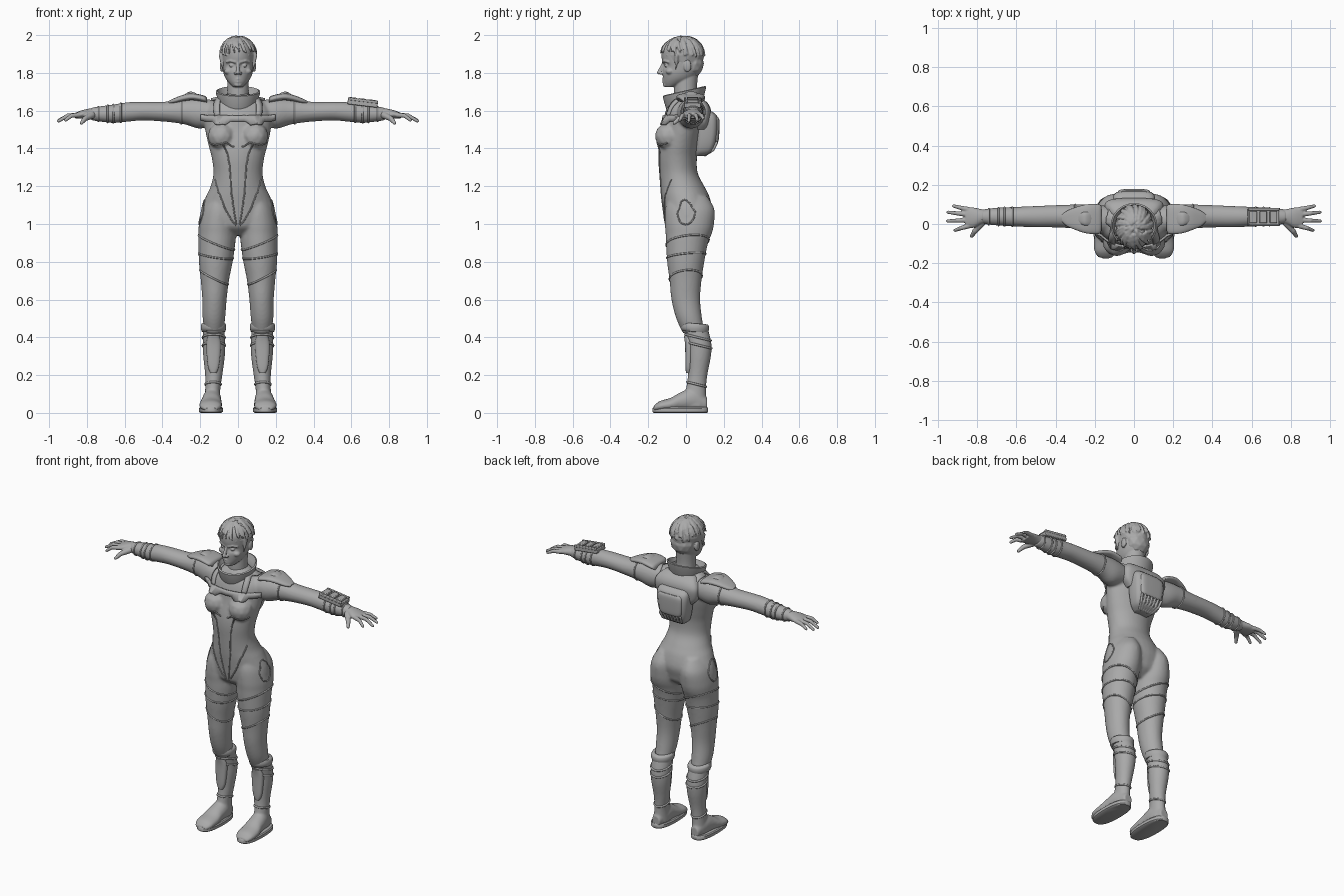
import bpy, bmesh, math, random
from mathutils import Vector, Matrix
from mathutils.bvhtree import BVHTree

cube = bpy.data.objects.get("Cube")
if cube:
    bpy.data.objects.remove(cube)
random.seed(4)

grey = bpy.data.materials.new("plain_grey")
grey.use_nodes = True
grey.diffuse_color = (0.4, 0.4, 0.4, 1)
grey.node_tree.nodes["Principled BSDF"].inputs["Base Color"].default_value = grey.diffuse_color
SIDES = (1, -1)


def link(name, data):
    ob = bpy.data.objects.new(name, data)
    bpy.context.collection.objects.link(ob)
    data.materials.append(grey)
    return ob


def finish(name, bm, mirror=False, angle=40):
    bmesh.ops.recalc_face_normals(bm, faces=bm.faces[:])
    me = bpy.data.meshes.new(name)
    bm.to_mesh(me)
    bm.free()
    ob = link(name, me)
    bpy.ops.object.select_all(action='DESELECT')
    ob.select_set(True)
    bpy.context.view_layer.objects.active = ob
    bpy.ops.object.shade_smooth_by_angle(angle=math.radians(angle))
    if mirror:
        ob.modifiers.new("mirror", 'MIRROR')
    return ob


def fuse(name, bm, voxel, rounds):
    """Melt overlapping volumes into one smooth skin."""
    ob = finish(name, bm)
    m = ob.modifiers.new("fuse", 'REMESH')
    m.mode, m.voxel_size, m.use_smooth_shade = 'VOXEL', voxel, True
    m = ob.modifiers.new("soften", 'SMOOTH')
    m.factor, m.iterations = 0.5, rounds
    return ob


def loft(bm, axis, rows, side=1, power=1.0, n=32, steps=5):
    """Rows are (position, a_min, a_max, b_min, b_max) along an axis."""
    P = [Vector(r) for r in rows]
    fine = []
    for i in range(len(P) - 1):
        p0, p1, p2, p3 = P[max(i - 1, 0)], P[i], P[i + 1], P[min(i + 2, len(P) - 1)]
        for k in range(steps):
            t = k / steps
            fine.append(p1 + (p2 - p0) * (t / 2) + (p0 * 2 - p1 * 5 + p2 * 4 - p3) * (t * t / 2)
                        + (p1 * 3 - p0 - p2 * 3 + p3) * (t ** 3 / 2))
    fine.append(P[-1])
    rings = []
    for t, a0, a1, b0, b1 in fine:
        ring = []
        for k in range(n):
            c, s = math.cos(math.tau * k / n), math.sin(math.tau * k / n)
            a = (a0 + a1) / 2 + (a1 - a0) / 2 * math.copysign(abs(c) ** power, c)
            b = (b0 + b1) / 2 + (b1 - b0) / 2 * math.copysign(abs(s) ** power, s)
            co = {'x': (t, a, b), 'y': (a, t, b), 'z': (a, b, t)}[axis]
            ring.append(bm.verts.new((co[0] * side, co[1], co[2])))
        rings.append(ring)
    for r, q in zip(rings, rings[1:]):
        for k in range(n):
            bm.faces.new((r[k], r[(k + 1) % n], q[(k + 1) % n], q[k]))
    bm.faces.new(rings[0])
    bm.faces.new(rings[-1])
    return [v for r in rings for v in r]


def sym(rows):
    return [(z, -w, w, f, b) for z, w, f, b in rows]


def blob(bm, c, r):
    bmesh.ops.create_icosphere(bm, subdivisions=2, radius=1,
                               matrix=Matrix.Translation(c) @ Matrix.Diagonal((*r, 1)))


def limb(bm, pts, r0, r1, steps=8):
    total = (len(pts) - 1) * steps
    for k in range(total + 1):
        i = min(k // steps, len(pts) - 2)
        p = Vector(pts[i]).lerp(Vector(pts[i + 1]), k / steps - i)
        blob(bm, p, [r0 + (r1 - r0) * k / total] * 3)


def revolve(name, profile, centre, sy=1.0, tilt=0.0, mirror=False, n=48):
    """Closed profile of (radius, z) turned round an upright axis."""
    bm = bmesh.new()
    rings = []
    for k in range(n):
        c, s = math.cos(math.tau * k / n), math.sin(math.tau * k / n)
        rings.append([bm.verts.new((centre[0] + r * c, centre[1] + r * s * sy, z + tilt * r * s))
                      for r, z in profile])
    m = len(profile)
    for k in range(n):
        for j in range(m):
            a, b = rings[k], rings[(k + 1) % n]
            bm.faces.new((a[j], b[j], b[(j + 1) % m], a[(j + 1) % m]))
    return finish(name, bm, mirror, 60)


# Body suit: torso, bust, legs and arms
body = bmesh.new()
loft(body, 'z', sym([(.94, .06, -.05, .06), (.98, .17, -.1, .11), (1.02, .2, -.113, .125),
     (1.08, .195, -.122, .138), (1.15, .168, -.132, .122), (1.2, .145, -.137, .097),
     (1.27, .13, -.142, .062), (1.35, .139, -.147, .058), (1.42, .157, -.142, .07),
     (1.5, .174, -.125, .086), (1.57, .18, -.115, .092), (1.62, .165, -.1, .087),
     (1.66, .11, -.08, .075), (1.69, .06, -.06, .06)]))
leg = [(1.15, .04, .15, -.09, .11), (1.08, .015, .19, -.11, .15), (1.0, .008, .207, -.112, .148),
       (.95, .01, .209, -.108, .137), (.9, .014, .209, -.106, .117), (.8, .028, .207, -.1, .097),
       (.7, .048, .197, -.087, .082), (.6, .06, .189, -.077, .075), (.5, .068, .187, -.052, .085),
       (.42, .08, .175, -.015, .1)]
arm = [(.1, -.05, .085, 1.53, 1.65), (.2, -.045, .1, 1.505, 1.665), (.28, -.027, .1, 1.527, 1.66),
       (.38, -.018, .097, 1.541, 1.648), (.5, -.017, .092, 1.548, 1.647),
       (.58, -.014, .088, 1.542, 1.645), (.66, -.01, .085, 1.535, 1.633),
       (.74, -.004, .079, 1.543, 1.622), (.78, .005, .07, 1.55, 1.615)]
for s in SIDES:
    loft(body, 'z', leg, s)
    loft(body, 'x', arm, s)
    blob(body, (s * .088, -.092, 1.465), (.074, .074, .075))
suit = fuse("body_suit", body, .008, 5)

# Hands
hands = bmesh.new()
for s in SIDES:
    loft(hands, 'x', [(.74, .005, .07, 1.552, 1.612), (.78, -.002, .076, 1.556, 1.612),
                      (.82, -.02, .084, 1.558, 1.604), (.86, -.018, .084, 1.557, 1.59)], s)
    for y0, x1, y1, z1 in ((-.01, .912, -.032, 1.55), (.02, .95, .015, 1.545),
                           (.048, .948, .06, 1.55), (.074, .92, .092, 1.558)):
        limb(hands, [(s * .845, y0, 1.577), (s * (x1 + .85) / 2, (y0 + y1) / 2, 1.574),
                     (s * x1, y1, z1)], .014, .009)
    limb(hands, [(s * .775, .005, 1.575), (s * .81, -.035, 1.558), (s * .828, -.062, 1.535)], .019, .01)
fuse("hands", hands, .004, 3)

# Head with neck, face and ears
head = bmesh.new()
skull = loft(head, 'z', sym([(1.725, .025, -.11, -.06), (1.745, .046, -.119, 0), (1.77, .065, -.122, .045),
     (1.8, .077, -.124, .07), (1.83, .082, -.123, .085), (1.86, .085, -.126, .09),
     (1.89, .086, -.13, .093), (1.92, .086, -.128, .09), (1.95, .075, -.113, .075),
     (1.98, .045, -.08, .04)]), n=64, steps=8)
for v in skull:
    if v.co.y < -.04:
        d = ((abs(v.co.x) - .034) / .022) ** 2 + ((v.co.z - 1.84) / .015) ** 2
        v.co.y += .017 * math.exp(-d)
loft(head, 'z', sym([(1.6, .075, -.07, .07), (1.66, .06, -.064, .064), (1.72, .057, -.063, .058),
                     (1.8, .058, -.06, .065)]))
limb(head, [(0, -.121, 1.848), (0, -.143, 1.802)], .008, .011)
limb(head, [(-.019, -.111, 1.763), (0, -.122, 1.767), (.019, -.111, 1.763)], .006, .006)
limb(head, [(-.015, -.112, 1.754), (0, -.12, 1.753), (.015, -.112, 1.754)], .007, .007)
blob(head, (0, -.109, 1.738), (.022, .014, .013))
for s in SIDES:
    blob(head, (s * .013, -.132, 1.798), (.009, .011, .008))
    blob(head, (s * .033, -.103, 1.839), (.015, .012, .009))
    limb(head, [(s * .014, -.12, 1.858), (s * .04, -.113, 1.864), (s * .06, -.095, 1.858)], .008, .006)
    blob(head, (s * .05, -.085, 1.808), (.024, .023, .018))
    blob(head, (s * .086, .008, 1.835), (.01, .021, .032))
fuse("head", head, .004, 3)

# Short swept hair
hair = bmesh.new()
blob(hair, (0, -.014, 1.895), (.097, .113, .098))
blob(hair, (0, .035, 1.85), (.078, .06, .075))
for k in range(34):
    az = math.tau * k / 34 + random.uniform(-.08, .08)
    front = max(0, -math.sin(az))
    start, end = random.uniform(.15, .8), random.uniform(1.35, 1.7) - .25 * front
    pts = []
    for j in range(5):
        pol, a = start + (end - start) * j / 4, az + .22 * j / 4
        lift = 1 + .09 * front * j / 4 + random.uniform(-.015, .02)
        pts.append((.097 * lift * math.sin(pol) * math.cos(a),
                    -.014 + .113 * lift * math.sin(pol) * math.sin(a), 1.893 + .098 * math.cos(pol)))
    limb(hair, pts, .009, .005, 5)
for s in SIDES:
    limb(hair, [(s * .09, -.05, 1.89), (s * .085, -.052, 1.85), (s * .08, -.055, 1.82)], .012, .004)
fuse("hair", hair, .0045, 1)

# Boots with soles, cuffs and shin plates
boots = bmesh.new()
for s in SIDES:
    loft(boots, 'z', [(.46, .072, .185, -.015, .112), (.37, .069, .187, .005, .134),
                      (.3, .07, .184, .009, .132), (.2, .083, .174, .01, .113),
                      (.12, .094, .174, -.002, .106), (.03, .09, .182, -.03, .11)], s)
    loft(boots, 'y', [(-.172, .11, .18, .01, .035), (-.14, .088, .202, .008, .062),
                      (-.08, .084, .204, .008, .08), (-.03, .088, .194, .008, .108),
                      (.04, .09, .184, .008, .13), (.112, .11, .165, .01, .08)], s)
boot_skin = fuse("boots", boots, .007, 4)
sole = bmesh.new()
loft(sole, 'z', [(0, .088, .198, -.17, .112), (.006, .08, .206, -.177, .117),
                 (.024, .08, .206, -.177, .117), (.03, .086, .2, -.172, .113)], power=.8, steps=1, n=48)
finish("soles", sole, True)
revolve("boot_cuffs", [(.045, .474), (.062, .473), (.067, .463), (.067, .445), (.062, .43), (.045, .427)],
        (.13, .047), 1.12, -.08, True)
shin = bmesh.new()
loft(shin, 'z', [(.21, .115, .145, .0, .03), (.25, .1, .16, -.003, .03), (.36, .09, .168, -.005, .04),
                 (.41, .1, .158, -.012, .04)], power=.8)
finish("shin_plates", shin, True)

# Flared neck collar
revolve("collar", [(.09, 1.61), (.103, 1.64), (.116, 1.69), (.118, 1.702), (.11, 1.706),
                   (.1, 1.68), (.075, 1.64)], (0, -.008), .97, .22)

# Shoulder pads with a smaller raised plate
for name, lift, grow in (("shoulder_pads", 0, 1), ("shoulder_pad_plates", .009, .5)):
    pad = bmesh.new()
    loft(pad, 'x', [(.255 + (x - .255) * grow, .028 + (a - .028) * grow, .028 + (b - .028) * grow, c + lift, d + lift)
                    for x, a, b, c, d in ((.165, -.03, .09, 1.64, 1.668), (.18, -.05, .1, 1.645, 1.68),
                                          (.24, -.048, .1, 1.655, 1.692), (.29, -.033, .088, 1.65, 1.684),
                                          (.34, -.012, .068, 1.64, 1.665), (.367, .012, .048, 1.638, 1.652))],
         power=.75)
    finish(name, pad, True)

# Backpack: yoke, pack, flap and ribs
pack = bmesh.new()
loft(pack, 'z', sym([(1.5, .11, .04, .115), (1.54, .142, .04, .125), (1.6, .15, .035, .132),
                     (1.64, .13, .03, .115), (1.665, .1, .03, .08)]), power=.6)
finish("backpack_yoke", pack)
pack = bmesh.new()
loft(pack, 'z', sym([(1.36, .05, .05, .1), (1.385, .08, .05, .14), (1.44, .098, .05, .163),
                     (1.52, .108, .05, .172), (1.57, .106, .05, .165), (1.595, .09, .05, .14)]), power=.55)
finish("backpack", pack)
pack = bmesh.new()
loft(pack, 'z', sym([(1.43, .06, .1, .166), (1.45, .078, .1, .174), (1.54, .085, .1, .178),
                     (1.565, .075, .1, .17)]), power=.4)
finish("backpack_flap", pack)
ribs = bmesh.new()
for k in range(-3, 4):
    x = k * .024
    limb(ribs, [(x * .6, .1, 1.365), (x * .9, .143, 1.392), (x, .162, 1.43)], .008, .008)
fuse("backpack_ribs", ribs, .004, 1)

# Wrist device on the left forearm
device = bmesh.new()
for x, y, z, w, d, h in [(.66, .035, 1.638, .16, .09, .026), (.66, -.005, 1.654, .16, .012, .016),
                         (.66, .075, 1.654, .16, .012, .016)] + [
                        (.605 + .052 * k, .035, 1.655, .038, .06, .018) for k in range(3)]:
    bmesh.ops.create_cube(device, size=1, matrix=Matrix.Translation((x, y, z)) @ Matrix.Diagonal((w, d, h, 1)))
bmesh.ops.rotate(device, verts=device.verts[:], cent=(.66, 0, 1.64), matrix=Matrix.Rotation(.12, 3, 'Y'))
gadget = finish("wrist_device", device)
bevel = gadget.modifiers.new("bevel", 'BEVEL')
bevel.width, bevel.segments = .004, 2

# Surface lookup for the trims
bpy.context.view_layer.update()
graph = bpy.context.evaluated_depsgraph_get()
suit_tree, boot_tree = BVHTree.FromObject(suit, graph), BVHTree.FromObject(boot_skin, graph)


def spread(pts, steps=8):
    out = [Vector(a).lerp(Vector(b), k / steps) for a, b in zip(pts, pts[1:]) for k in range(steps)]
    return out + [Vector(pts[-1])]


def piping(name, pts, closed=False, radius=.004):
    cu = bpy.data.curves.new(name, 'CURVE')
    cu.dimensions, cu.bevel_depth, cu.bevel_resolution = '3D', radius, 2
    sp = cu.splines.new('POLY')
    sp.points.add(len(pts) - 1)
    for q, p in zip(sp.points, pts):
        q.co = (*p, 1)
    sp.use_cyclic_u = closed
    link(name, cu).modifiers.new("mirror", 'MIRROR')


def seam(name, pts, closed=False):
    piping(name, [suit_tree.find_nearest(p)[0] for p in spread(pts)], closed)


def hoop(name, tree, centre, u, v, radius=.005):
    hits = []
    for k in range(40):
        a = math.tau * k / 40
        hit = tree.ray_cast(Vector(centre), Vector(u) * math.cos(a) + Vector(v) * math.sin(a), .3)[0]
        if hit:
            hits.append(hit)
    piping(name, hits, True, radius)


def ribbon(name, pts, half, mirror=False):
    bm = bmesh.new()
    rows = []
    for p in spread(pts):
        row = []
        for t in (-1, 0, 1):
            loc, nor, _, _ = suit_tree.find_nearest(p + Vector(half) * t)
            row.append(bm.verts.new(loc + nor * .004))
        rows.append(row)
    for r, q in zip(rows, rows[1:]):
        for j in (0, 1):
            bm.faces.new((r[j], r[j + 1], q[j + 1], q[j]))
    ob = finish(name, bm, mirror)
    m = ob.modifiers.new("thickness", 'SOLIDIFY')
    m.thickness, m.offset = .012, 0


# Harness straps and chest band
ribbon("shoulder_straps", [(.11, .09, 1.62), (.115, .03, 1.7), (.115, -.05, 1.68), (.125, -.13, 1.58)],
       (.02, 0, 0), True)
ribbon("chest_band", [(-.2, -.06, 1.56), (-.12, -.14, 1.565), (0, -.16, 1.565), (.12, -.14, 1.565),
                      (.2, -.06, 1.56)], (0, 0, .018))

# Suit piping
seam("front_panel_seams", [(.08, -.2, 1.4), (.06, -.2, 1.3), (.055, -.2, 1.2), (.03, -.2, 1.08), (.012, -.2, .97)])
seam("hip_seams", [(.16, -.1, 1.24), (.12, -.17, 1.14), (.06, -.17, 1.04), (.012, -.17, .97)])
seam("bust_seams", [(.025, -.2, 1.42), (.09, -.2, 1.385), (.17, -.1, 1.42)])
seam("hip_discs", [(.27, -.01 + .07 * math.cos(a / 3), 1.085 + .08 * math.sin(a / 3)) for a in range(19)], True)
for name, z, k in (("upper_thigh_bands", .9, .4), ("thigh_bands", .83, .15), ("knee_seams", .71, .5)):
    hoop(name, suit_tree, (.11, 0, z), (1, 0, k), (0, 1, .1))
for i, x in enumerate((.3, .62, .66, .69, .74)):
    hoop("sleeve_ring_%d" % i, suit_tree, (x, .04, 1.59), (0, 1, 0), (0, 0, 1))
for i, z in enumerate((.36, .4, .15)):
    hoop("boot_strap_%d" % i, boot_tree, (.13, .06, z), (1, 0, 0), (0, 1, -.25), .006)
